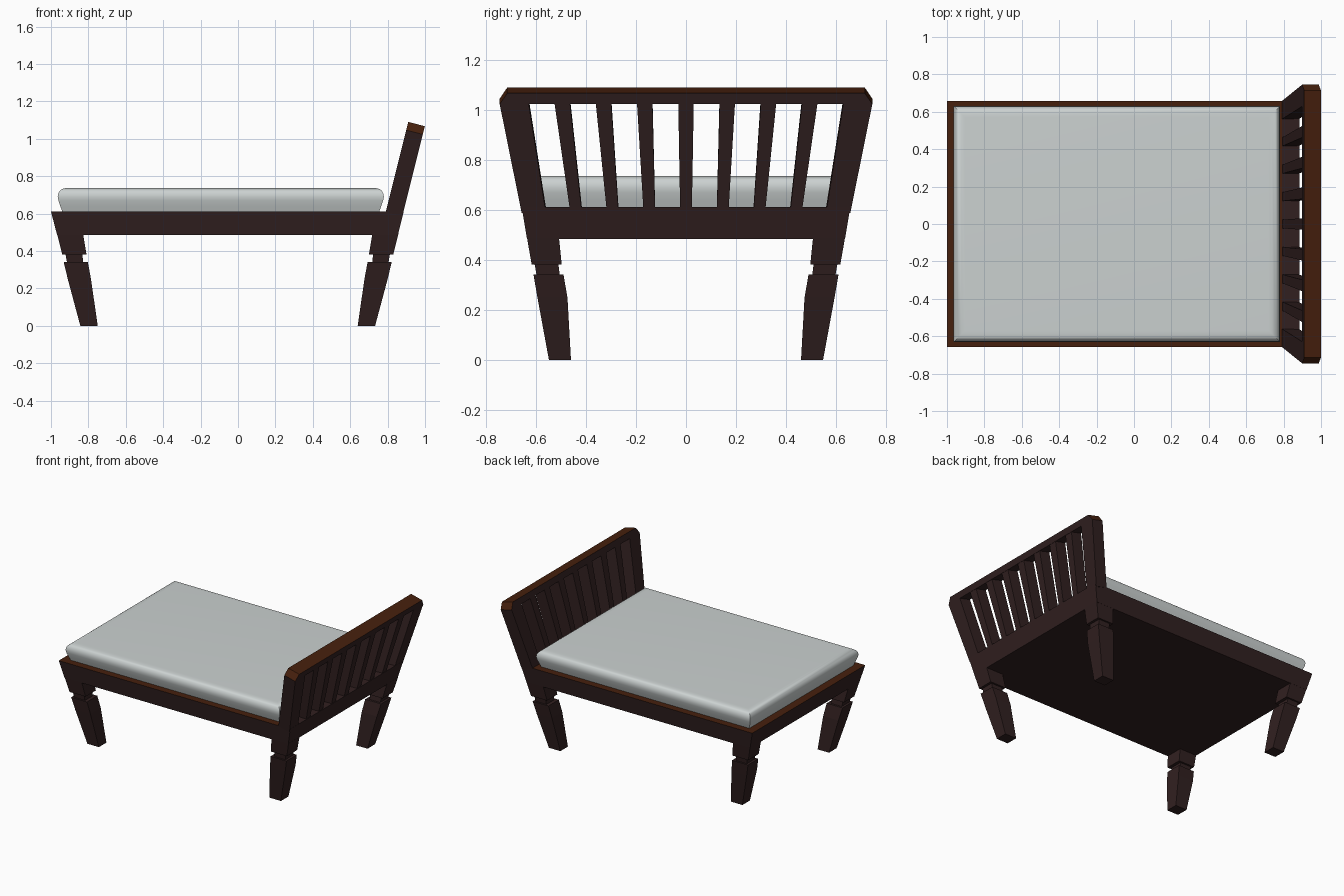
import bpy, bmesh, math

if "Cube" in bpy.data.objects:
    bpy.data.objects.remove(bpy.data.objects["Cube"])


def material(name, rgb):
    m = bpy.data.materials.new(name)
    m.diffuse_color = (*rgb, 1)
    m.use_nodes = True
    m.node_tree.nodes["Principled BSDF"].inputs["Base Color"].default_value = m.diffuse_color
    return m


DARK = material("dark wood", (0.031, 0.0145, 0.0145))
BROWN = material("brown wood top", (0.062, 0.0145, 0.004))
GREY = material("mattress fabric", (0.60, 0.64, 0.635))


def loft(name, rings, mats, top_limit=None):
    """Skin closed rings of points; upward faces get the second material if asked."""
    bm = bmesh.new()
    loops = [[bm.verts.new(p) for p in r] for r in rings]
    n = len(loops[0])
    for a, b in zip(loops, loops[1:]):
        for i in range(n):
            j = (i + 1) % n
            bm.faces.new((a[i], a[j], b[j], b[i]))
    bm.faces.new(loops[0][::-1])
    bm.faces.new(loops[-1])
    bmesh.ops.recalc_face_normals(bm, faces=bm.faces)
    if top_limit is not None:
        for f in bm.faces:
            f.normal_update()
            f.material_index = int(f.normal.z > top_limit)
    me = bpy.data.meshes.new(name)
    bm.to_mesh(me)
    bm.free()
    for m in mats:
        me.materials.append(m)
    ob = bpy.data.objects.new(name, me)
    bpy.context.collection.objects.link(ob)
    return ob


def rect(z, x0, x1, y0, y1):
    return [(x0, y0, z), (x1, y0, z), (x1, y1, z), (x0, y1, z)]


# Bed frame, flaring towards the top, with a brown upper rim
loft("bed_frame", [rect(0.485, -0.967, 0.79, -0.636, 0.636),
                   rect(0.612, -1.0, 0.79, -0.657, 0.657)], [DARK, BROWN], 0.5)
loft("head_rail", [rect(0.485, 0.79, 0.855, -0.636, 0.636),
                   rect(0.612, 0.79, 0.886, -0.657, 0.657)], [DARK])

# Legs: block, neck and splayed foot as (z, x outer, x inner, y outer, y inner)
LEG = [(0.49, -0.967, -0.828, 0.636, 0.508),
       (0.382, -0.94, -0.81, 0.617, 0.497),
       (0.382, -0.922, -0.832, 0.605, 0.51),
       (0.342, -0.915, -0.828, 0.598, 0.505),
       (0.342, -0.932, -0.803, 0.61, 0.49),
       (0.25, -0.91, -0.786, 0.594, 0.474),
       (0.0, -0.843, -0.75, 0.548, 0.46)]
for end in ("foot", "head"):
    for side in (-1, 1):
        rings = []
        for z, xo, xi, yo, yi in LEG:
            if end == "head":               # mirrored about the frame's middle
                xo, xi = -xo - 0.11, -xi - 0.11
            rings.append(rect(z, xo, xi, side * yo, side * yi))
        loft(f"{end}_leg_{'left' if side < 0 else 'right'}", rings, [DARK])


def leaning(name, outline, mats, limit=None, inset=0.0):
    """Prism from a (y, height) outline in the leaning headboard plane."""
    front = [(0.79 + 0.25 * (h - 0.61), y, h) for y, h in outline]

    def shift(t):
        return [(x + 0.089 * t, y, z - 0.0224 * t) for x, y, z in front]
    return loft(name, [shift(inset), shift(1 - inset)], mats, limit)


# Headboard posts, slats and chamfered top rail
for side in (-1, 1):
    leaning(f"headboard_post_{'left' if side < 0 else 'right'}",
            [(side * y, h) for y, h in
             ((0.56, 0.61), (0.657, 0.61), (0.745, 1.046), (0.629, 1.046))], [DARK])
for i in range(-3, 4):
    b, t = i * 0.146, i * 0.165
    leaning(f"headboard_slat_{i + 4}",
            [(b - 0.023, 0.6), (b + 0.023, 0.6), (t + 0.031, 1.05), (t - 0.031, 1.05)],
            [DARK], inset=0.03)
leaning("headboard_top_rail",
        [(-0.745, 1.046), (0.745, 1.046), (0.715, 1.09), (-0.715, 1.09)],
        [DARK, BROWN], 0.4)

# Mattress: rounded side profile as (z, inset)
PROFILE = [(0.605, 0.027), (0.64, 0.014), (0.67, 0.004), (0.69, 0.0), (0.708, 0.003),
           (0.722, 0.011), (0.732, 0.024), (0.736, 0.042), (0.737, 0.06)]
mattress = loft("mattress", [rect(z, -0.964 + d, 0.78 - d, -0.63 + d, 0.63 - d)
                             for z, d in PROFILE], [GREY])
bpy.context.view_layer.objects.active = mattress
mattress.select_set(True)
bpy.ops.object.shade_smooth_by_angle(angle=math.radians(40))
